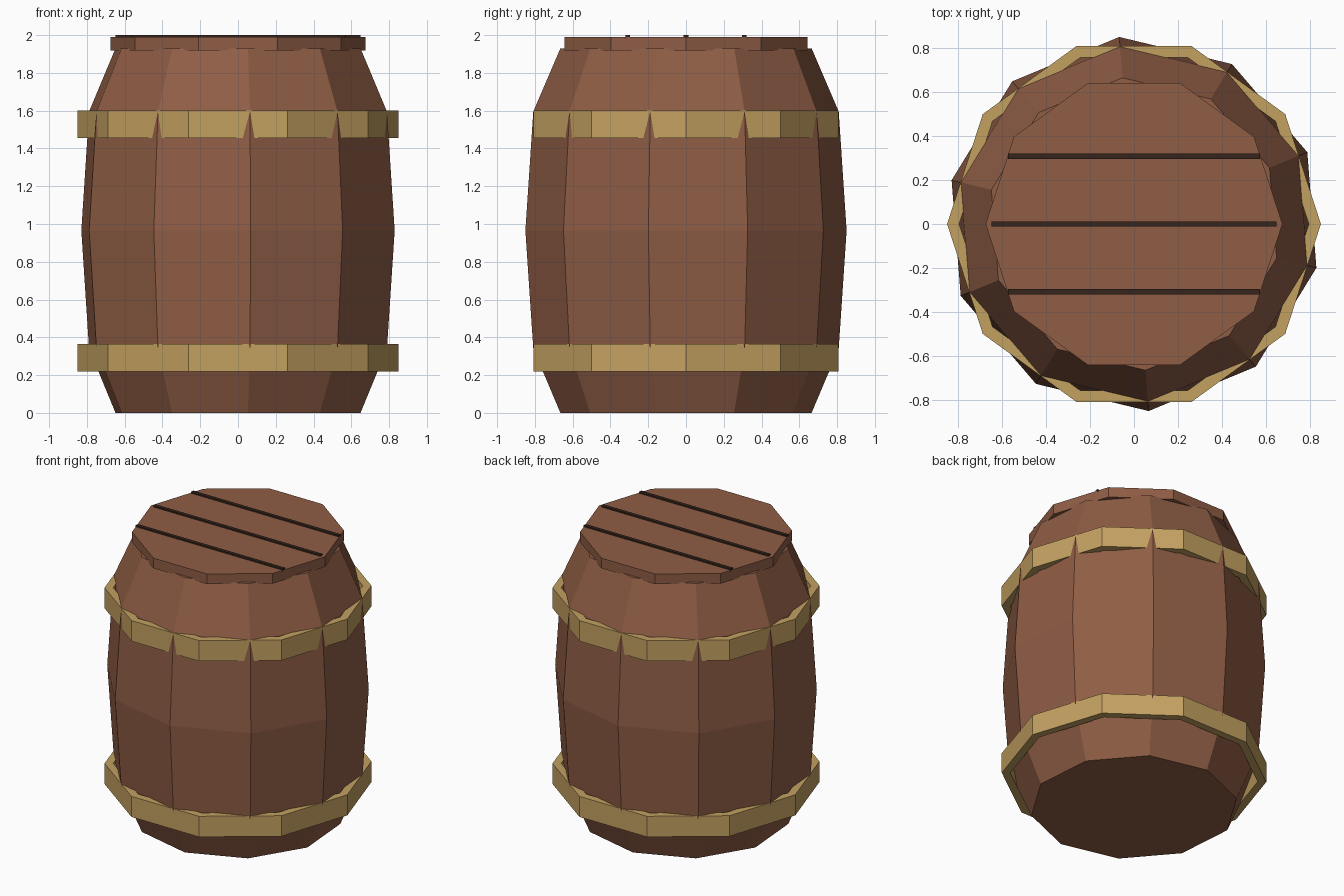
import bpy, bmesh, math

if "Cube" in bpy.data.objects:
    bpy.data.objects.remove(bpy.data.objects["Cube"])


def material(name, rgb):
    # sRGB 0-255 to linear
    lin = [((c / 255 + 0.055) / 1.055) ** 2.4 for c in rgb]
    m = bpy.data.materials.new(name)
    m.diffuse_color = (*lin, 1)
    m.use_nodes = True
    m.node_tree.nodes["Principled BSDF"].inputs["Base Color"].default_value = m.diffuse_color
    return m


wood = material("brown wood", (143, 93, 69))
brass = material("dull gold", (196, 161, 97))
dark = material("dark groove", (54, 37, 28))

SIDES = 10


def lathe(name, profile, mat, offset=0.0, closed=False):
    """Turn an (r, z) profile round z; closed profiles make rings, open ones get caps."""
    bm = bmesh.new()
    rings = []
    for r, z in profile:
        rings.append([bm.verts.new((r * math.cos(offset + i * math.tau / SIDES),
                                    r * math.sin(offset + i * math.tau / SIDES), z))
                      for i in range(SIDES)])
    pairs = list(zip(rings, rings[1:]))
    if closed:
        pairs.append((rings[-1], rings[0]))
    else:
        bm.faces.new(rings[0][::-1])
        bm.faces.new(rings[-1])
    for a, b in pairs:
        for i in range(SIDES):
            j = (i + 1) % SIDES
            bm.faces.new((a[i], a[j], b[j], b[i]))
    return finish(name, bm, mat)


def finish(name, bm, mat):
    bmesh.ops.recalc_face_normals(bm, faces=bm.faces)
    me = bpy.data.meshes.new(name)
    bm.to_mesh(me)
    bm.free()
    me.materials.append(mat)
    ob = bpy.data.objects.new(name, me)
    bpy.context.collection.objects.link(ob)
    return ob


# Bulging body, turned slightly against the hoops
lathe("barrel_body", [(0.667, 0), (0.811, 0.34), (0.853, 0.965), (0.811, 1.595), (0.667, 1.93)],
      wood, math.radians(22.5))

# Hoops
for name, z0, z1 in (("lower_hoop", 0.22, 0.365), ("upper_hoop", 1.455, 1.60)):
    lathe(name, [(0.85, z0), (0.85, z1), (0.795, z1), (0.795, z0)], brass, closed=True)

# Lid
lathe("lid", [(0.675, 1.918), (0.675, 1.99)], wood)

# Dark strips between the lid boards
for name, y, half in (("front_strip", -0.308, 0.572), ("middle_strip", 0, 0.648),
                      ("back_strip", 0.308, 0.572)):
    bm = bmesh.new()
    bmesh.ops.create_cube(bm, size=1)
    for v in bm.verts:
        v.co = (v.co.x * 2 * half, y + v.co.y * 0.024, 1.99 + v.co.z * 0.02)
    finish(name, bm, dark)
